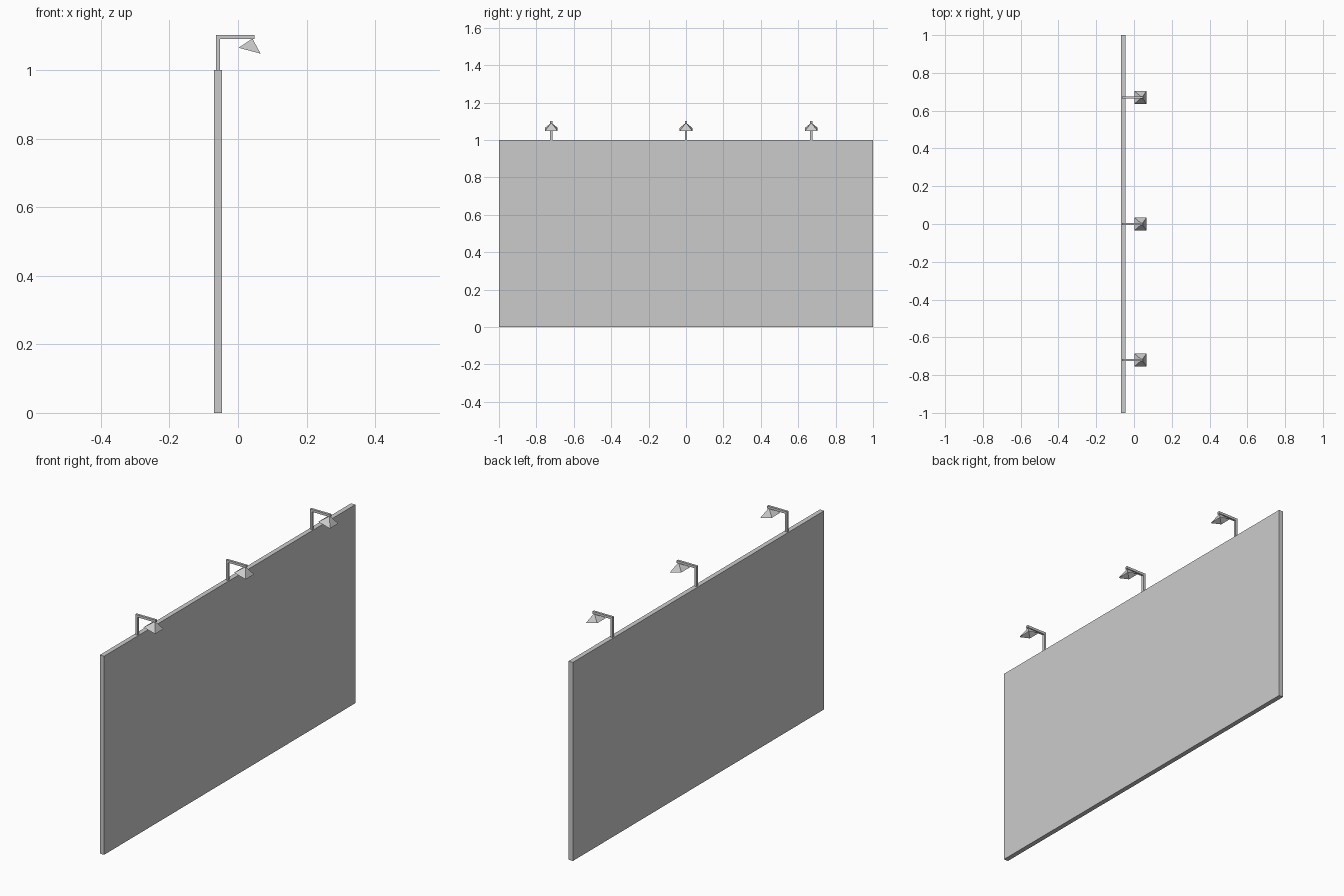
import bpy
from mathutils import Vector

if "Cube" in bpy.data.objects:
    bpy.data.objects.remove(bpy.data.objects["Cube"])


def mesh_object(name, verts, faces):
    mesh = bpy.data.meshes.new(name)
    mesh.from_pydata(verts, [], faces)
    obj = bpy.data.objects.new(name, mesh)
    bpy.context.collection.objects.link(obj)
    return obj


def extrude_profile(name, profile, y0, y1):
    # Closed x-z outline swept along y
    n = len(profile)
    verts = [(x, y, z) for y in (y0, y1) for x, z in profile]
    faces = [tuple(range(n)), tuple(range(2 * n - 1, n - 1, -1))]
    faces += [(i, i + n, (i + 1) % n + n, (i + 1) % n) for i in range(n)]
    return mesh_object(name, verts, faces)


def lamp_shade(name, y, half=0.034):
    # Tilted four-sided shade, open underneath
    back, front = Vector((0.002, y, 1.065)), Vector((0.066, y, 1.048))
    side = Vector((0, half, 0))
    verts = [back - side, front - side, front + side, back + side,
             Vector((0.042, y, 1.092))]
    return mesh_object(name, verts, [(i, (i + 1) % 4, 4) for i in range(4)])


# Board
extrude_profile("board", [(-0.07, 0), (-0.046, 0), (-0.046, 1), (-0.07, 1)], -1, 1)

# Lamps: bent bracket and shade
bracket = [(-0.064, 1.0), (-0.052, 1.0), (-0.052, 1.09),
           (0.048, 1.09), (0.048, 1.102), (-0.064, 1.102)]
for i, y in enumerate((-0.72, 0.0, 0.67), 1):
    extrude_profile(f"lamp_bracket_{i}", bracket, y - 0.006, y + 0.006)
    lamp_shade(f"lamp_shade_{i}", y)
